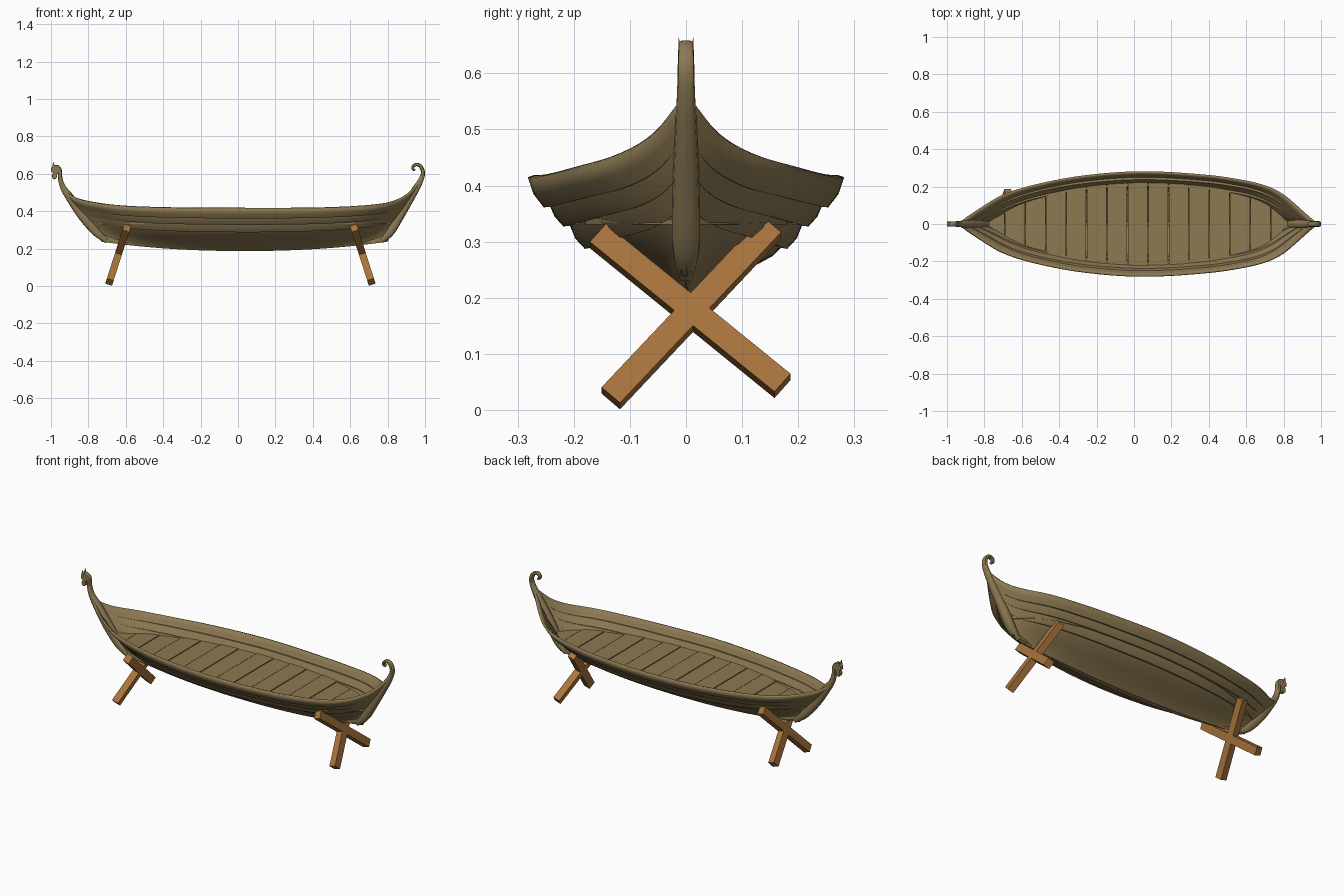
import bpy, bmesh, math
from mathutils import Vector

if "Cube" in bpy.data.objects:
    bpy.data.objects.remove(bpy.data.objects["Cube"])


def material(name, rgb):
    m = bpy.data.materials.new(name)
    m.diffuse_color = (*rgb, 1)
    m.use_nodes = True
    m.node_tree.nodes["Principled BSDF"].inputs["Base Color"].default_value = m.diffuse_color
    return m


HULL = material("weathered oak", (0.265, 0.192, 0.085))
STAND = material("orange pine", (0.40, 0.175, 0.045))


def make(name, verts, faces, mat, smooth=None):
    me = bpy.data.meshes.new(name)
    me.from_pydata(verts, [], faces)
    bm = bmesh.new()
    bm.from_mesh(me)
    bmesh.ops.recalc_face_normals(bm, faces=bm.faces)
    bm.to_mesh(me)
    bm.free()
    ob = bpy.data.objects.new(name, me)
    bpy.context.collection.objects.link(ob)
    me.materials.append(mat)
    if smooth:
        bpy.context.view_layer.objects.active = ob
        ob.select_set(True)
        bpy.ops.object.shade_smooth_by_angle(angle=math.radians(smooth))
        ob.select_set(False)
    return ob


def interp(pts, x):
    # smooth (Hermite) interpolation through (x, value) pairs
    x = min(max(x, pts[0][0]), pts[-1][0])
    n = len(pts)
    i = next(k for k in range(n - 1) if x <= pts[k + 1][0])

    def slope(k):
        a, b = pts[max(k - 1, 0)], pts[min(k + 1, n - 1)]
        return (b[1] - a[1]) / (b[0] - a[0])
    h = pts[i + 1][0] - pts[i][0]
    t = (x - pts[i][0]) / h
    return ((2*t**3 - 3*t**2 + 1) * pts[i][1] + (t**3 - 2*t**2 + t) * h * slope(i)
            + (3*t**2 - 2*t**3) * pts[i + 1][1] + (t**3 - t**2) * h * slope(i + 1))


def lerp(a, b, t):
    return a + (b - a) * t


# hull lines: half breadth and height of the sheer along x
BREADTH = [(-.93, .012), (-.85, .068), (-.7, .157), (-.5, .218), (-.25, .262), (.05, .282),
           (.4, .262), (.6, .232), (.72, .20), (.8, .158), (.87, .10), (.92, .055), (.97, .012)]
SHEER = [(-.93, .50), (-.88, .470), (-.8, .448), (-.65, .428), (-.4, .418), (0, .415),
         (.4, .416), (.65, .425), (.8, .440), (.87, .463), (.92, .495), (.97, .55)]
# clinker cross-section: fraction of breadth, fraction of height
SECTION = [(0, 0), (.05, 0), (.12, .08), (.35, .25), (.55, .385), (.60, .45), (.64, .44),
           (.70, .52), (.735, .625), (.775, .615), (.83, .69), (.86, .775), (.90, .765),
           (.965, .87), (1, 1)]
FAIR = [(0, 0), (.08, .12), (.25, .35), (.45, .6), (.62, .74), (.77, .87), (1, 1)]


def keel_z(u):
    return .187 + .05 * abs(2 * u - 1) ** 2.2


def sheer_z(u):
    return interp(SHEER, lerp(-.93, .97, u))


def breadth(u, f):
    return interp(BREADTH, lerp(-.93, .97, u)) * f ** (1 + 1.2 * abs(2 * u - 1) ** 5)


def hull_point(u, f, v, side):
    x = lerp(lerp(-.73, .80, u), lerp(-.93, .97, u), v)
    return (x, side * breadth(u, f), lerp(keel_z(u), sheer_z(u), v))


# hull shell
N = 72
rows = [(f, v, -1) for f, v in reversed(SECTION)] + [(f, v, 1) for f, v in SECTION[1:]]
verts, faces = [], []
for i in range(N + 1):
    u = .5 - .5 * math.cos(math.pi * i / N)
    verts += [hull_point(u, *r) for r in rows]
R = len(rows)
for i in range(N):
    for j in range(R - 1):
        a = i * R + j
        faces.append((a, a + 1, a + R + 1, a + R))
hull = make("hull", verts, faces, HULL, 35)
# make the shell's normals face outward so it thickens inward
mid = hull.data.polygons[(N // 2) * (R - 1) + 2]
if mid.normal.z > 0:
    hull.data.flip_normals()
solid = hull.modifiers.new("thickness", 'SOLIDIFY')
solid.thickness = .011
solid.offset = -1

# deck planks laid crosswise
DECK = .345


def deck_half(x):
    u = .5
    for _ in range(12):
        v = (DECK - keel_z(u)) / (sheer_z(u) - keel_z(u))
        a, b = lerp(-.73, -.93, v), lerp(.80, .97, v)
        u = min(max((x - a) / (b - a), 0), 1)
    return max(breadth(u, interp(FAIR, v)) - .006, .004)


verts, faces = [], []
P, X0, X1 = 15, -.80, .84
for k in range(P):
    xa = lerp(X0, X1, k / P) + .002
    xb = lerp(X0, X1, (k + 1) / P) - .002
    xs = [lerp(xa, xb, t / 3) for t in range(4)]
    ring = [(x, -deck_half(x)) for x in xs] + [(x, deck_half(x)) for x in reversed(xs)]
    b, m = len(verts), len(ring)
    top = DECK + (.002 if k % 2 else 0)
    verts += [(x, y, top - .014) for x, y in ring] + [(x, y, top) for x, y in ring]
    faces += [tuple(range(b, b + m)), tuple(range(b + m, b + 2 * m))]
    faces += [(b + j, b + (j + 1) % m, b + m + (j + 1) % m, b + m + j) for j in range(m)]
make("deck_planks", verts, faces, HULL)


def sweep(name, path, steps=5, sides=12):
    # rounded bar along a path of (x, z, half width in y, half depth)
    n = len(path)
    cols = [[(i, p[c]) for i, p in enumerate(path)] for c in range(4)]
    pts = [[interp(c, i / steps) for c in cols] for i in range((n - 1) * steps + 1)]
    verts, faces = [], []
    for i, (x, z, w, d) in enumerate(pts):
        a, b = pts[max(i - 1, 0)], pts[min(i + 1, len(pts) - 1)]
        t = Vector((b[0] - a[0], b[1] - a[1])).normalized()
        for s in range(sides):
            q = 2 * math.pi * s / sides
            c, sn = math.cos(q), math.sin(q)
            c = math.copysign(abs(c) ** .7, c) * d
            sn = math.copysign(abs(sn) ** .7, sn) * w
            verts.append((x + t.y * c, sn, z - t.x * c))
    for i in range(len(pts) - 1):
        for s in range(sides):
            s2 = (s + 1) % sides
            faces.append((i*sides + s, i*sides + s2, (i+1)*sides + s2, (i+1)*sides + s))
    faces += [tuple(range(sides)), tuple(range(len(verts) - sides, len(verts)))]
    return make(name, verts, faces, HULL, 40)


# stem posts with neck and curled tail
sweep("bow_stem", [(-.70, .238, .012, .012), (-.76, .29, .022, .022), (-.83, .375, .023, .026),
                   (-.90, .475, .020, .022), (-.937, .53, .016, .015), (-.951, .58, .015, .012),
                   (-.953, .62, .014, .011), (-.968, .638, .013, .010), (-.982, .632, .012, .009)])
sweep("stern_stem", [(.765, .238, .012, .012), (.815, .29, .024, .022), (.875, .395, .024, .025),
                     (.945, .51, .019, .020), (.977, .565, .016, .014), (.989, .605, .015, .011),
                     (.978, .638, .014, .010), (.955, .650, .013, .009), (.937, .640, .012, .008),
                     (.936, .625, .011, .007), (.947, .619, .010, .006)])

# carved beast head, hanging forward of the neck
outline = [(-.952, .632), (-.966, .646), (-.985, .646), (-.999, .632), (-1.0, .613), (-.988, .606),
           (-.994, .594), (-.993, .576), (-.983, .570), (-.970, .575), (-.967, .598), (-.956, .612)]
m = len(outline)
verts = [(x, y, z) for y in (-.013, .013) for x, z in outline]
faces = [tuple(range(m)), tuple(range(m, 2 * m))]
faces += [(j, (j + 1) % m, m + (j + 1) % m, m + j) for j in range(m)]
head = make("beast_head", verts, faces, HULL)
bev = head.modifiers.new("softening", 'BEVEL')
bev.width = .003
bev.segments = 2
for side, label in ((-1, "right"), (1, "left")):
    y = side * .010
    base = [(-.993, y - .004, .638), (-.978, y - .004, .638),
            (-.978, y + .004, .638), (-.993, y + .004, .638), (-.988, side * .013, .664)]
    make(label + "_ear", base, [(0, 1, 2, 3), (0, 1, 4), (1, 2, 4), (2, 3, 4), (3, 0, 4)], HULL)


# crossed trestles under each end, leaning inward
def beam(name, a, b, lean):
    a, b = Vector(a), Vector(b)
    d = (b - a).normalized()
    n = lean.cross(Vector((0, 1, 0))).normalized() * .019
    w = d.cross(n).normalized() * .022
    verts = [p + n * i + w * j for p in (a, b) for i, j in ((-1, -1), (1, -1), (1, 1), (-1, 1))]
    faces = [(0, 1, 2, 3), (4, 5, 6, 7)]
    faces += [(j, (j + 1) % 4, 4 + (j + 1) % 4, 4 + j) for j in range(4)]
    make(name, verts, faces, STAND)


for s, label in ((-1, "bow"), (1, "stern")):
    def at(y, z):
        return (.013 + s * (.707 - .32 * z), y, z)
    lean = Vector((-.32 * s, 0, 1))
    beam(label + "_trestle_beam_a", at(-.134, .021), at(.153, .325), lean)
    beam(label + "_trestle_beam_b", at(.172, .043), at(-.157, .310), lean)
